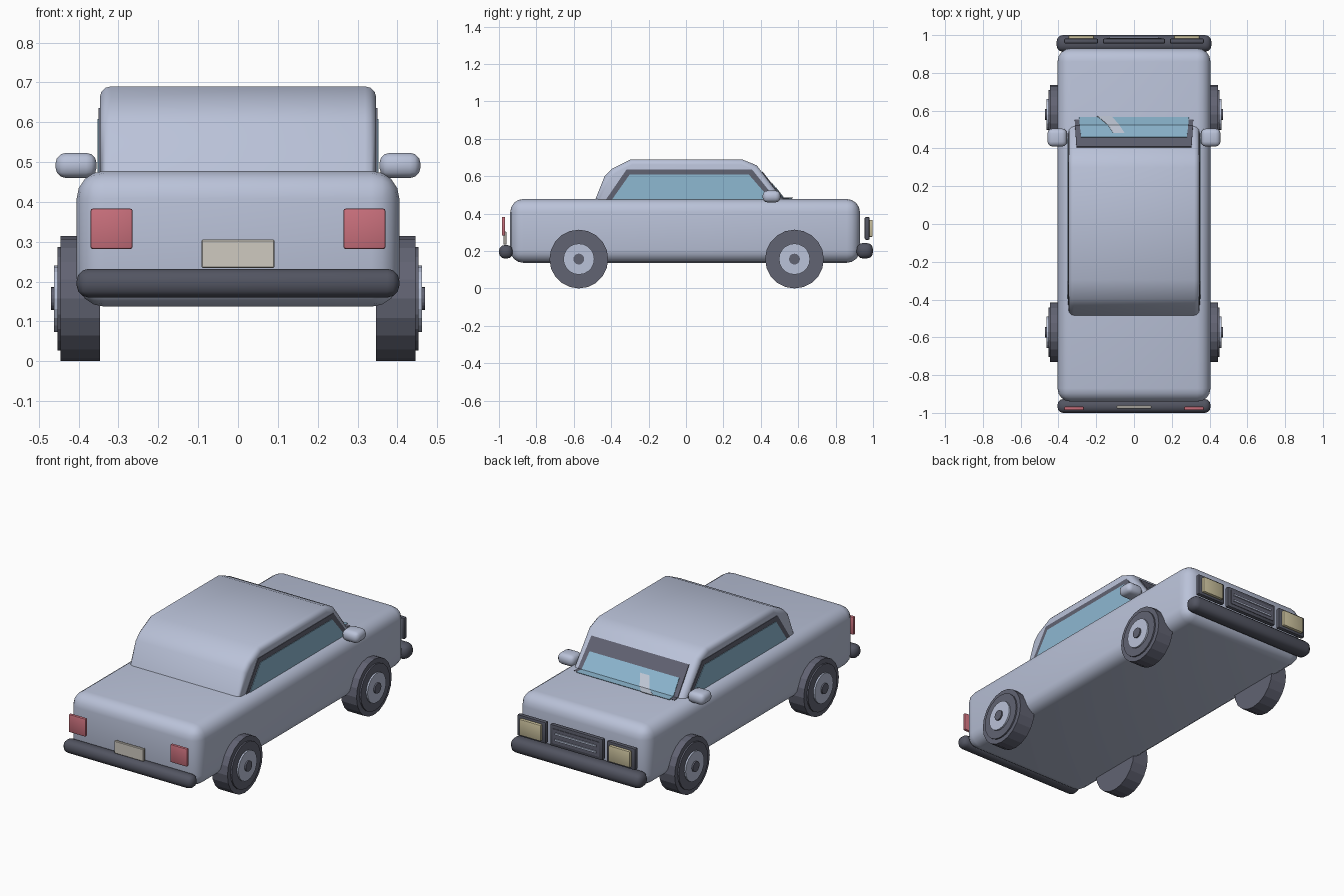
import bpy, bmesh, math
from mathutils import Matrix, Vector

cube = bpy.data.objects.get("Cube")
if cube:
    bpy.data.objects.remove(cube, do_unlink=True)


def material(name, r, g, b):
    m = bpy.data.materials.new(name)
    m.use_nodes = True
    m.diffuse_color = (r, g, b, 1)
    m.node_tree.nodes["Principled BSDF"].inputs["Base Color"].default_value = (r, g, b, 1)
    return m


PAINT = material("pale blue grey paint", .49, .54, .69)
DARK = material("dark grey rubber", .12, .125, .17)
BUMPER = material("charcoal trim", .085, .09, .12)
GLASS = material("blue glass", .27, .48, .64)
RED = material("red lens", .58, .16, .20)
CREAM = material("cream lens", .58, .52, .33)
PLATE = material("ivory plate", .62, .59, .53)
GLARE = material("light glint", .55, .6, .7)


def finish(name, bm, mat, smooth=False):
    bmesh.ops.recalc_face_normals(bm, faces=bm.faces)
    mesh = bpy.data.meshes.new(name)
    bm.to_mesh(mesh)
    bm.free()
    mesh.materials.append(mat)
    obj = bpy.data.objects.new(name, mesh)
    bpy.context.collection.objects.link(obj)
    if smooth:
        bpy.ops.object.select_all(action='DESELECT')
        obj.select_set(True)
        bpy.context.view_layer.objects.active = obj
        bpy.ops.object.shade_smooth_by_angle(angle=math.radians(35))
    return obj


def box(name, xs, ys, zs, mat, bevel=0, segments=3):
    """Rounded box given by its limits on each axis."""
    bm = bmesh.new()
    bmesh.ops.create_cube(bm, size=1)
    for v in bm.verts:
        v.co = [(a + b) / 2 + c * abs(b - a) for (a, b), c in zip((xs, ys, zs), v.co)]
    if bevel:
        bmesh.ops.bevel(bm, geom=bm.edges[:], offset=bevel, segments=segments,
                        profile=.5, affect='EDGES')
    return finish(name, bm, mat, bevel > 0)


def side_prism(name, outline, x0, x1, mat, bevel=0):
    """Extrude a (y, z) outline along x, rounding the two rims."""
    bm = bmesh.new()
    face = bm.faces.new([bm.verts.new((x0, y, z)) for y, z in outline])
    ext = bmesh.ops.extrude_face_region(bm, geom=[face], use_keep_orig=True)
    moved = [g for g in ext["geom"] if isinstance(g, bmesh.types.BMVert)]
    bmesh.ops.translate(bm, verts=moved, vec=(x1 - x0, 0, 0))
    if bevel:
        rims = [e for e in bm.edges if abs(e.verts[0].co.x - e.verts[1].co.x) < .001]
        bmesh.ops.bevel(bm, geom=rims, offset=bevel, segments=3, profile=.5, affect='EDGES')
    return finish(name, bm, mat, bevel > 0)


def disc(name, x0, x1, y, z, radius, mat, bevel=0):
    bm = bmesh.new()
    turn = Matrix.Translation(((x0 + x1) / 2, y, z)) @ Matrix.Rotation(math.pi / 2, 4, 'Y')
    bmesh.ops.create_cone(bm, cap_ends=True, segments=20, radius1=radius, radius2=radius,
                          depth=abs(x1 - x0), matrix=turn)
    return finish(name, bm, mat)


HOOD = .477
SCREEN_FOOT = .517


def windscreen_layer(name, rows, thick, mat):
    """Thin sheet down the screen slope and onto the hood; rows are (y, x0, x1)."""
    bm = bmesh.new()
    strip = []
    for y, x0, x1 in rows:
        z = max(HOOD, HOOD + (SCREEN_FOOT - y) * 1.29)
        strip.append([bm.verts.new((x, y, z)) for x in (x0, x1)])
    faces = [bm.faces.new((a[0], a[1], b[1], b[0])) for a, b in zip(strip, strip[1:])]
    ext = bmesh.ops.extrude_face_region(bm, geom=faces, use_keep_orig=True)
    moved = [g for g in ext["geom"] if isinstance(g, bmesh.types.BMVert)]
    bmesh.ops.translate(bm, verts=moved, vec=Vector((0, thick, thick)))
    return finish(name, bm, mat)


# Body shell and cabin
box("body", (-.405, .405), (-.94, .93), (.137, .478), PAINT, .07, 4)
cabin = [(-.495, .45), (-.435, .6), (-.395, .64), (-.295, .69), (.3, .69),
         (.378, .658), (SCREEN_FOOT, HOOD), (.535, .45)]
side_prism("cabin", cabin, -.347, .347, PAINT, .028)

# Windscreen: frame, glass and glint
windscreen_layer("windscreen_frame",
                 [(.405, -.305, .305), (SCREEN_FOOT, -.312, .312), (.55, -.314, .314)], .004, DARK)
windscreen_layer("windscreen_glass",
                 [(.455, -.28, .28), (SCREEN_FOOT, -.287, .287), (.56, -.29, .29)], .006, GLASS)
windscreen_layer("windscreen_glint",
                 [(.475, -.11, -.05), (SCREEN_FOOT, -.138, -.078), (.565, -.195, -.12)], .008, GLARE)

window_frame = [(-.43, .472), (-.318, .636), (.353, .636), (.485, .472)]
window_glass = [(-.398, .472), (-.302, .608), (.337, .608), (.455, .472)]

for s, side in ((1, "left"), (-1, "right")):
    def span(a, b):
        return tuple(sorted((s * a, s * b)))

    # Side windows and mirrors
    side_prism(side + "_window_frame", window_frame, s * .345, s * .35, DARK)
    side_prism(side + "_window_glass", window_glass, s * .346, s * .353, GLASS)
    box(side + "_mirror", span(.355, .458), (.41, .505), (.46, .523), PAINT, .026)

    # Wheels: tyre, sidewall, rim and cap
    for y, end in ((.58, "hood"), (-.573, "trunk")):
        name = f"{side}_{end}_wheel"
        disc(name + "_tyre", s * .347, s * .445, y, .157, .157, DARK)
        disc(name + "_sidewall", s * .44, s * .453, y, .157, .13, DARK)
        disc(name + "_rim", s * .44, s * .462, y, .157, .083, PAINT)
        disc(name + "_cap", s * .44, s * .47, y, .157, .029, DARK)

    # Lamps
    box(side + "_tail_lamp", span(.265, .37), (-.985, -.967), (.282, .383), RED, .005, 2)
    box(side + "_headlamp_housing", span(.19, .37), (.955, .982), (.26, .382), BUMPER, .008, 2)
    box(side + "_headlamp", span(.212, .347), (.975, .998), (.275, .367), CREAM, .006, 2)

# Bumpers
box("trunk_bumper", (-.405, .405), (-1, -.927), (.16, .232), BUMPER, .03)
box("hood_bumper", (-.41, .41), (.912, 1), (.16, .243), BUMPER, .034)

# Number plate and grille with bars
box("number_plate", (-.092, .092), (-.976, -.96), (.234, .305), PLATE, .003, 1)
box("grille", (-.165, .165), (.955, .982), (.26, .382), BUMPER, .008, 2)
box("grille_panel", (-.145, .145), (.975, .985), (.28, .362), DARK)
for i, z in enumerate((.303, .338)):
    box(f"grille_bar_{i + 1}", (-.13, .13), (.98, .991), (z - .005, z + .005), PAINT)
